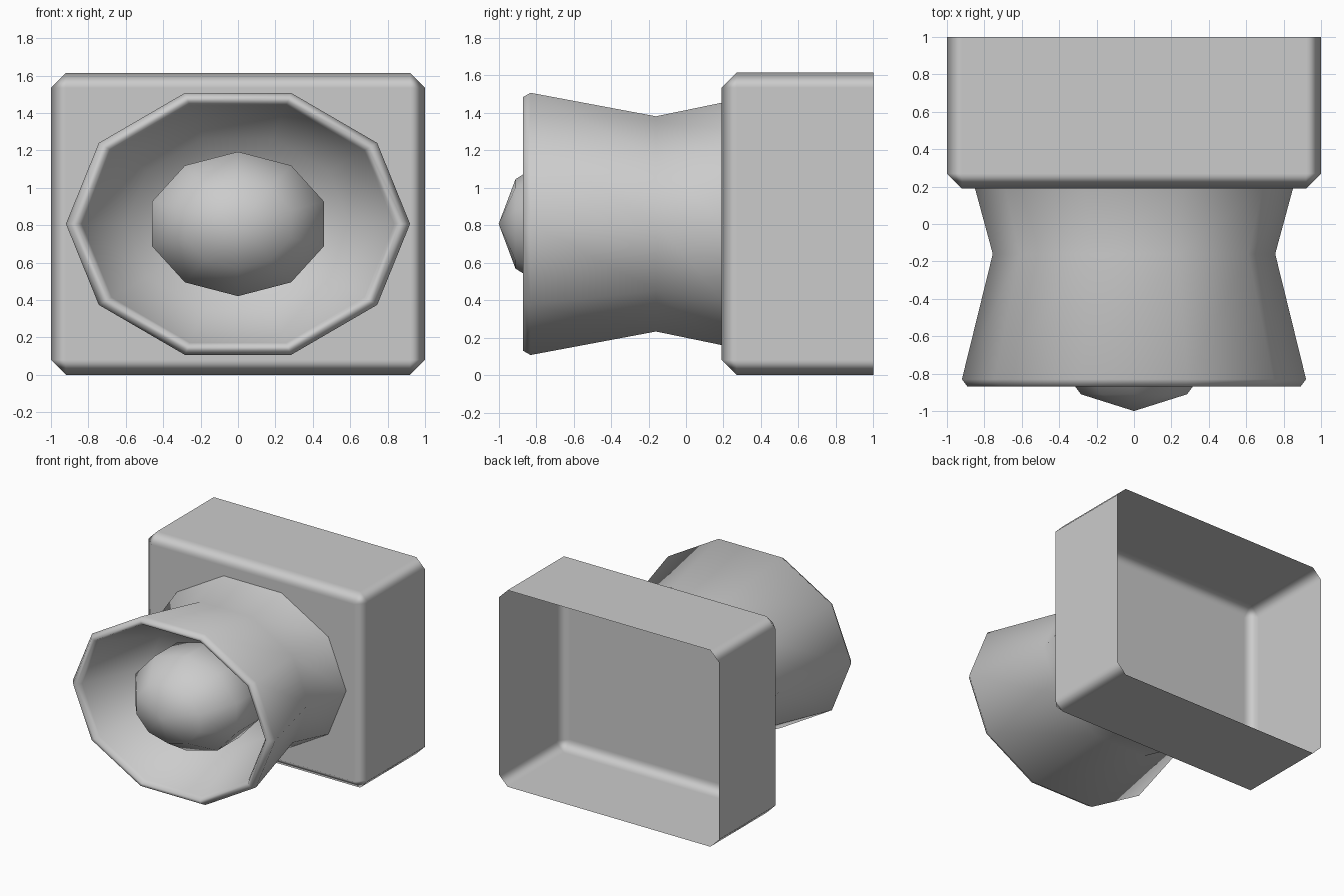
import bpy, bmesh, math
from mathutils import Vector

if "Cube" in bpy.data.objects:
    bpy.data.objects.remove(bpy.data.objects["Cube"])

MID_Z = 0.807
SIDES = 10
SQUASH = 0.8

grey = bpy.data.materials.new("plain grey")
grey.use_nodes = True
grey.diffuse_color = (0.6, 0.6, 0.6, 1)
grey.node_tree.nodes["Principled BSDF"].inputs["Base Color"].default_value = (0.6, 0.6, 0.6, 1)


def finish(name, bm, weighted=False):
    mesh = bpy.data.meshes.new(name)
    for f in bm.faces:
        f.smooth = True
    bm.to_mesh(mesh)
    bm.free()
    mesh.materials.append(grey)
    obj = bpy.data.objects.new(name, mesh)
    bpy.context.collection.objects.link(obj)
    if weighted:
        obj.modifiers.new("even shading", 'WEIGHTED_NORMAL').weight = 100
    return obj


def lathe(name, profile):
    """Ten-sided oval rings along y from (radius, y) pairs; radius 0 makes a tip."""
    bm = bmesh.new()
    rings = []
    for r, y in profile:
        count = SIDES if r > 0 else 1
        angles = [2 * math.pi * i / SIDES for i in range(count)]
        rings.append([bm.verts.new((r * math.cos(a), y, MID_Z + r * SQUASH * math.sin(a)))
                      for a in angles])
    for a, b in zip(rings, rings[1:]):
        for i in range(SIDES):
            j = (i + 1) % SIDES
            if len(b) == 1:
                bm.faces.new((a[i], a[j], b[0]))
            else:
                bm.faces.new((a[i], a[j], b[j], b[i]))
    bmesh.ops.recalc_face_normals(bm, faces=bm.faces)
    return finish(name, bm)


# Housing: a bevelled shell, open at the back
bm = bmesh.new()
bmesh.ops.create_cube(bm, size=1)
for v in bm.verts:
    v.co = Vector((v.co.x * 2, 0.595 + v.co.y * 0.81, MID_Z + v.co.z * MID_Z * 2))
back = [f for f in bm.faces if f.normal.y > 0.9]
bmesh.ops.delete(bm, geom=back, context='FACES_ONLY')
edges = [e for e in bm.edges if not e.is_boundary]
bmesh.ops.bevel(bm, geom=edges, offset=0.08, offset_type='OFFSET',
                segments=1, profile=0.5, affect='EDGES')
finish("housing", bm, weighted=True)

# Waisted barrel with a bevelled rim and a hollow bowl inside
lathe("barrel", [(0.85, 0.19), (0.755, -0.16), (0.92, -0.83), (0.89, -0.87),
                 (0.86, -0.87), (0.835, -0.83), (0.6, -0.32), (0, -0.25)])

# Round bulb sitting in the bowl
bm = bmesh.new()
bmesh.ops.create_uvsphere(bm, u_segments=SIDES, v_segments=5, radius=1)
for v in bm.verts:
    x, y, z = v.co
    v.co = Vector((x * 0.508, -0.53 - z * 0.47, MID_Z + y * 0.406))
bmesh.ops.recalc_face_normals(bm, faces=bm.faces)
finish("bulb", bm)
